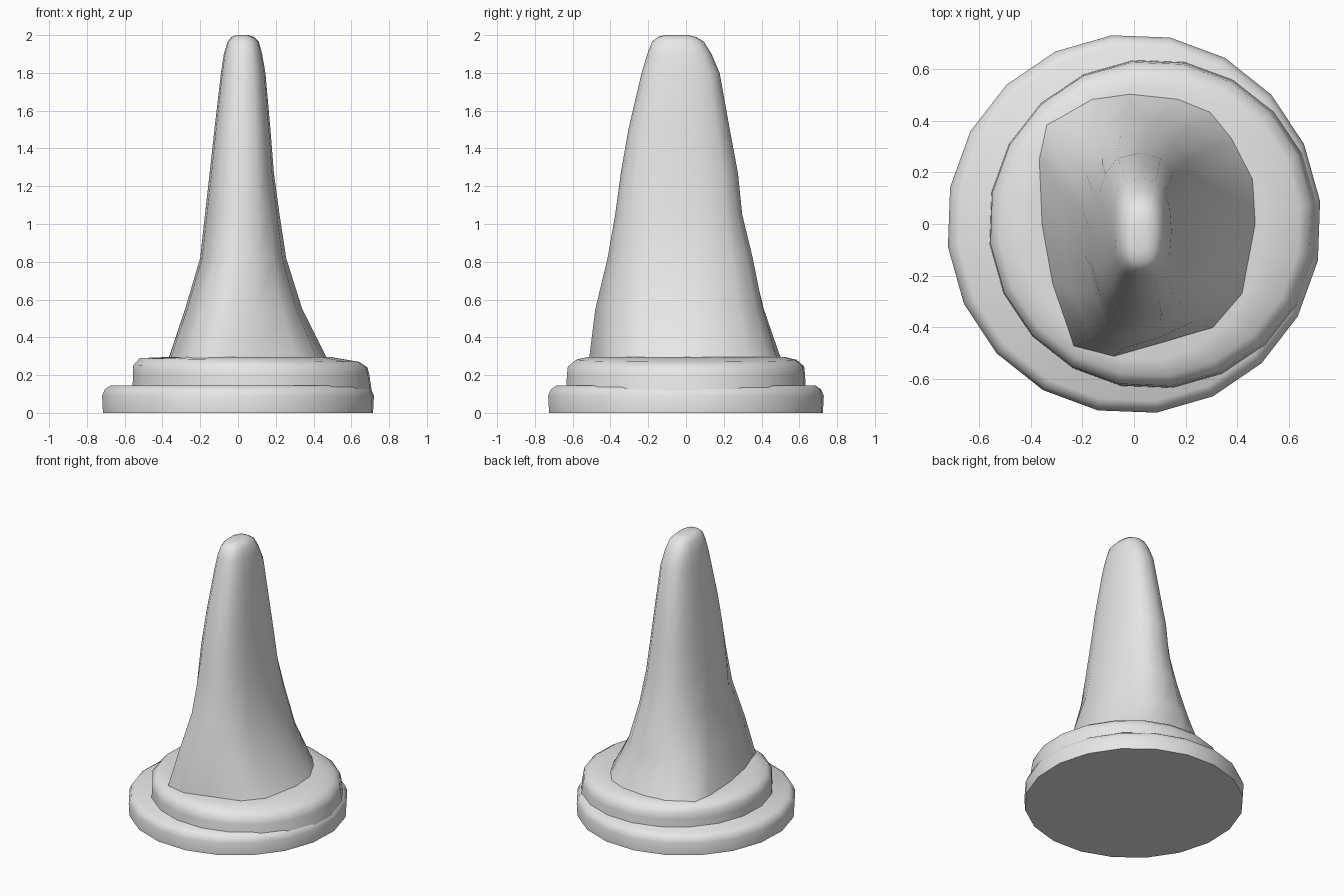
import bpy, bmesh, math

if "Cube" in bpy.data.objects:
    bpy.data.objects.remove(bpy.data.objects["Cube"], do_unlink=True)

grey = bpy.data.materials.new("plain grey")
grey.use_nodes = True
grey.diffuse_color = (0.8, 0.8, 0.8, 1)
grey.node_tree.nodes["Principled BSDF"].inputs["Base Color"].default_value = (0.8, 0.8, 0.8, 1)


def loft(name, rings, angle):
    """Skin a stack of equal-length rings and cap both ends."""
    bm = bmesh.new()
    loops = [[bm.verts.new(p) for p in ring] for ring in rings]
    n = len(loops[0])
    for low, high in zip(loops, loops[1:]):
        for i in range(n):
            j = (i + 1) % n
            bm.faces.new((low[i], low[j], high[j], high[i]))
    bm.faces.new(loops[0][::-1])
    bm.faces.new(loops[-1])
    mesh = bpy.data.meshes.new(name)
    bm.to_mesh(mesh)
    bm.free()
    mesh.materials.append(grey)
    ob = bpy.data.objects.new(name, mesh)
    bpy.context.collection.objects.link(ob)
    bpy.ops.object.select_all(action="DESELECT")
    ob.select_set(True)
    bpy.context.view_layer.objects.active = ob
    bpy.ops.object.shade_smooth_by_angle(angle=math.radians(angle))


def disc_ring(cx, rx, ry, z, tilt=0.0, n=20):
    """Round ring whose height drops towards +x by the tilt."""
    pts = []
    for i in range(n):
        a = math.tau * i / n + 0.12
        pts.append((cx + rx * math.cos(a), ry * math.sin(a), z - tilt * math.cos(a)))
    return pts


# Wide lower step: centre x, radius x, radius y, height
loft("lower_base", [disc_ring(*r) for r in (
    (0, 0.72, 0.73, 0.0), (0, 0.725, 0.735, 0.09),
    (0, 0.71, 0.72, 0.125), (0, 0.68, 0.69, 0.145))], 60)

# Upper step, set towards +x with a softly sloping rim
loft("upper_base", [disc_ring(*r) for r in (
    (0.075, 0.64, 0.64, 0.1), (0.07, 0.63, 0.635, 0.2, 0.0),
    (0.065, 0.625, 0.63, 0.245, 0.005), (0.06, 0.585, 0.59, 0.28, 0.01),
    (0.05, 0.45, 0.53, 0.295))], 60)

# Footprint of the fin, counter-clockwise from +x
FOOT = [(0.45, 0.0), (0.44, 0.17), (0.36, 0.33), (0.28, 0.43), (0.16, 0.48), (-0.02, 0.5),
        (-0.16, 0.48), (-0.33, 0.38), (-0.36, 0.25), (-0.35, 0.0), (-0.31, -0.23),
        (-0.23, -0.47), (-0.08, -0.51), (0.09, -0.46), (0.29, -0.4), (0.4, -0.27)]


def fin_ring(z, x0, x1, y0, y1):
    """Footprint at the foot, blending to a rounded oblong higher up."""
    t = min(1.0, max(0.0, (z - 0.3) / 0.9))
    pts = []
    for i, (fx, fy) in enumerate(FOOT):
        a = math.tau * i / len(FOOT)
        c, s = math.cos(a), math.sin(a)
        ox = math.copysign(abs(c) ** 0.75, c)
        oy = math.copysign(abs(s) ** 0.85, s)
        u = (1 - t) * (fx - 0.045) / 0.405 + t * ox
        v = (1 - t) * (fy + 0.005) / 0.505 + t * oy
        pts.append(((x0 + x1) / 2 + u * (x1 - x0) / 2,
                    (y0 + y1) / 2 + v * (y1 - y0) / 2, z))
    return pts


# Tall tapering fin: height, x range, y range
loft("tall_fin", [fin_ring(*r) for r in (
    (0.26, -0.38, 0.49, -0.515, 0.52), (0.31, -0.36, 0.46, -0.51, 0.495),
    (0.55, -0.28, 0.34, -0.48, 0.42), (0.82, -0.2, 0.255, -0.415, 0.36),
    (1.05, -0.175, 0.22, -0.375, 0.3), (1.27, -0.15, 0.19, -0.345, 0.275),
    (1.5, -0.125, 0.172, -0.305, 0.232), (1.8, -0.09, 0.145, -0.235, 0.178),
    (1.9, -0.075, 0.128, -0.205, 0.135), (1.965, -0.055, 0.11, -0.18, 0.095),
    (1.99, -0.035, 0.085, -0.15, 0.055), (2.0, -0.01, 0.055, -0.11, 0.01))], 70)
